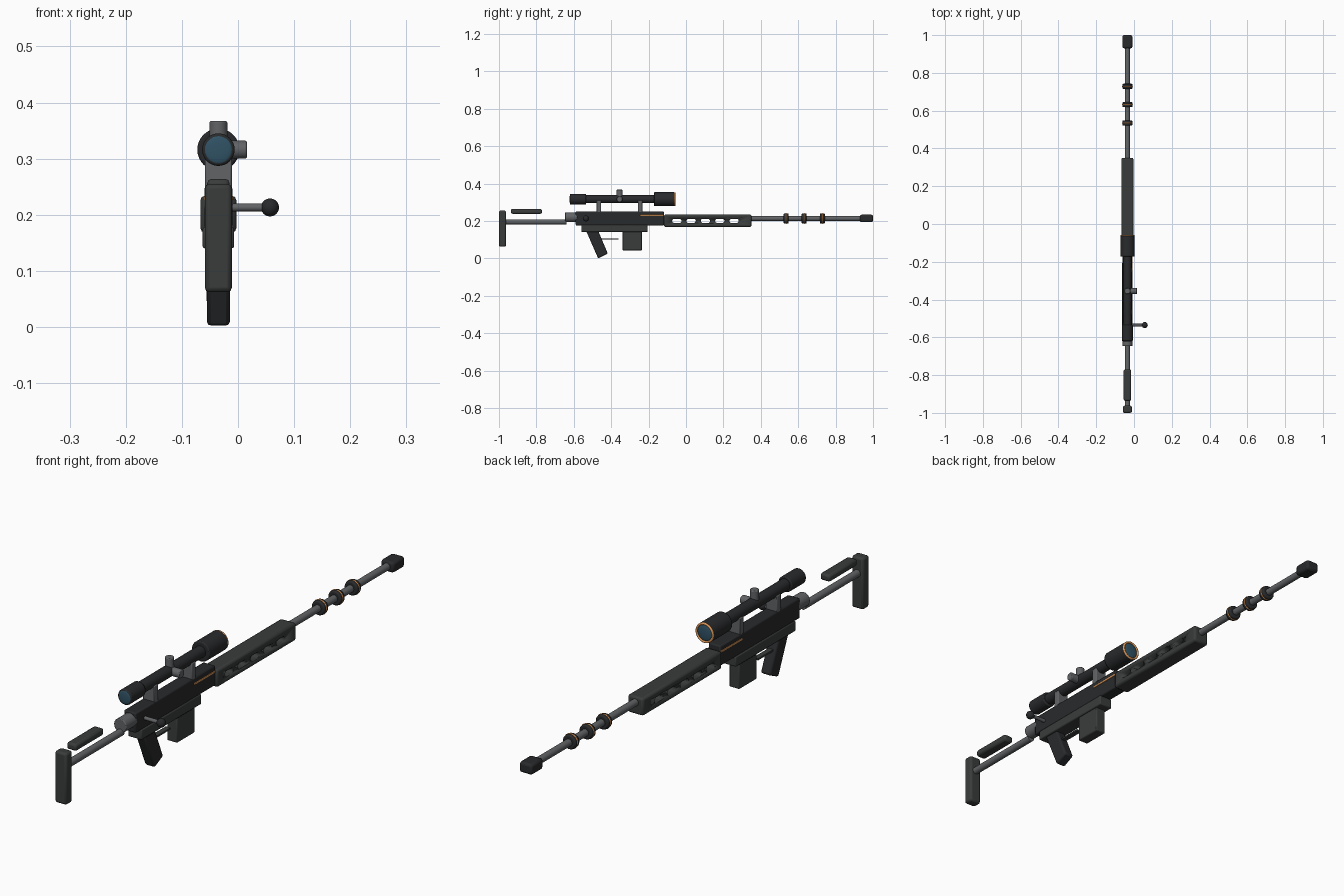
import bpy, bmesh, math
from mathutils import Vector, Matrix

if "Cube" in bpy.data.objects:
    bpy.data.objects.remove(bpy.data.objects["Cube"])

CX = -0.035            # centre plane of the body
BZ, SZ = 0.213, 0.316  # bore and scope axis heights


def material(name, r, g, b):
    m = bpy.data.materials.new(name)
    m.diffuse_color = (r, g, b, 1)
    m.use_nodes = True
    m.node_tree.nodes["Principled BSDF"].inputs["Base Color"].default_value = m.diffuse_color
    return m


BLACK = material("black", 0.022, 0.023, 0.025, )
DARK = material("dark_polymer", 0.042, 0.045, 0.045)
STEEL = material("steel", 0.12, 0.125, 0.13)
ORANGE = material("orange", 0.75, 0.32, 0.1)
GLASS = material("glass", 0.03, 0.085, 0.13)


def finish(name, bm, mat, bevel=0.0, segs=2):
    bmesh.ops.recalc_face_normals(bm, faces=bm.faces)
    me = bpy.data.meshes.new(name)
    bm.to_mesh(me)
    bm.free()
    ob = bpy.data.objects.new(name, me)
    bpy.context.collection.objects.link(ob)
    if mat:
        me.materials.append(mat)
    if bevel:
        mod = ob.modifiers.new("bevel", 'BEVEL')
        mod.width, mod.segments, mod.limit_method = bevel, segs, 'ANGLE'
    bpy.ops.object.select_all(action='DESELECT')
    ob.select_set(True)
    bpy.context.view_layer.objects.active = ob
    bpy.ops.object.shade_smooth_by_angle(angle=math.radians(35))
    return ob


def prism(bm, pts, w):
    """Extrude a (y, z) outline across x, centred on the body."""
    f = bm.faces.new([bm.verts.new((CX - w / 2, y, z)) for y, z in pts])
    ext = bmesh.ops.extrude_face_region(bm, geom=[f])["geom"]
    bmesh.ops.translate(bm, vec=(w, 0, 0),
                        verts=[v for v in ext if isinstance(v, bmesh.types.BMVert)])


def side(name, pts, w, mat, bevel=0.004):
    bm = bmesh.new()
    prism(bm, pts, w)
    return finish(name, bm, mat, bevel)


def box(name, y0, y1, z0, z1, w, mat, bevel=0.004):
    return side(name, [(y0, z0), (y1, z0), (y1, z1), (y0, z1)], w, mat, bevel)


def rod(name, a, b, r, mat, bevel=0.0, n=32):
    a, b = Vector(a), Vector(b)
    bm = bmesh.new()
    bmesh.ops.create_cone(bm, cap_ends=True, segments=n, radius1=r, radius2=r,
                          depth=(b - a).length)
    rot = (b - a).to_track_quat('Z', 'Y').to_matrix().to_4x4()
    bmesh.ops.transform(bm, matrix=Matrix.Translation((a + b) / 2) @ rot, verts=bm.verts)
    return finish(name, bm, mat, bevel)


def rod_y(name, y0, y1, z, r, mat, bevel=0.0):
    return rod(name, (CX, y0, z), (CX, y1, z), r, mat, bevel)


def ball(name, loc, r, mat, sy=1.0):
    bm = bmesh.new()
    bmesh.ops.create_uvsphere(bm, u_segments=24, v_segments=14, radius=r)
    bmesh.ops.transform(bm, matrix=Matrix.Translation(loc) @ Matrix.Diagonal((1, sy, 1, 1)),
                        verts=bm.verts)
    return finish(name, bm, mat)


def ring(name, y, z, big, small, mat):
    bpy.ops.mesh.primitive_torus_add(location=(CX, y, z), rotation=(math.pi / 2, 0, 0),
                                     major_segments=40, minor_segments=10,
                                     major_radius=big, minor_radius=small)
    ob = bpy.context.object
    ob.name = name
    ob.data.materials.append(mat)
    bpy.ops.object.shade_smooth_by_angle(angle=math.radians(60))


# Stock
box("butt_plate", -1.0, -0.962, 0.062, 0.255, 0.048, DARK, 0.008)
box("cheek_rest", -0.936, -0.77, 0.238, 0.264, 0.04, DARK, 0.008)
rod_y("stock_tube", -0.975, -0.64, 0.195, 0.0135, STEEL)
rod_y("buffer_collar", -0.647, -0.58, 0.22, 0.026, STEEL, 0.003)

# Receiver, grip and magazine
box("upper_receiver", -0.59, -0.118, 0.176, 0.251, 0.05, BLACK, 0.005)
box("lower_receiver", -0.56, -0.205, 0.14, 0.178, 0.056, DARK)
side("grip", [(-0.545, 0.172), (-0.47, 0.0), (-0.418, 0.025), (-0.48, 0.172)], 0.041, BLACK, 0.007)
box("magazine", -0.34, -0.235, 0.043, 0.15, 0.042, DARK)
box("trigger_guard", -0.475, -0.362, 0.1, 0.107, 0.02, DARK, 0.001)
box("receiver_stripe", -0.245, -0.12, 0.226, 0.233, 0.054, ORANGE, 0.001)

# Bolt handle
rod("bolt_handle", (CX, -0.535, BZ), (0.048, -0.535, BZ), 0.007, STEEL)
ball("bolt_knob", (0.057, -0.535, BZ), 0.016, BLACK)

# Handguard with rounded through slots
guard = box("handguard", -0.118, 0.35, 0.168, 0.234, 0.064, DARK, 0.008)
bm = bmesh.new()
for i in range(5):
    yc, r = -0.049 + i * 0.0765, 0.011
    outline = []
    for k in range(14):
        s, j = (1, k) if k < 7 else (-1, k - 7)
        a = -math.pi / 2 + j * math.pi / 6 + (0 if s > 0 else math.pi)
        outline.append((yc + s * 0.014 + r * math.cos(a), 0.2 + r * math.sin(a)))
    prism(bm, outline, 0.12)
cutter = finish("slot_cutter", bm, None)
cutter.hide_render = True
cutter.display_type = 'WIRE'
cut = guard.modifiers.new("slots", 'BOOLEAN')
cut.operation, cut.object, cut.solver = 'DIFFERENCE', cutter, 'EXACT'
bpy.context.view_layer.objects.active = guard
for mod in list(guard.modifiers):
    bpy.ops.object.modifier_move_to_index(modifier=cut.name, index=1)
    break
cutter.hide_set(True)

# Barrel, accent rings and muzzle
rod_y("barrel", 0.34, 0.95, BZ, 0.0133, STEEL)
for i in range(3):
    y = 0.535 + i * 0.097
    rod_y(f"barrel_collar_{i + 1}", y - 0.0135, y + 0.0135, BZ, 0.027, BLACK, 0.005)
    ring(f"barrel_accent_{i + 1}", y, BZ, 0.0255, 0.0032, ORANGE)
box("muzzle_brake", 0.93, 1.0, 0.193, 0.233, 0.053, BLACK, 0.009)

# Scope
rod_y("scope_tube", -0.55, -0.16, SZ, 0.0215, BLACK)
rod_y("scope_eyepiece", -0.62, -0.535, SZ, 0.029, BLACK, 0.004)
rod_y("scope_objective", -0.172, -0.061, SZ, 0.0375, BLACK, 0.004)
ring("objective_ring", -0.061, SZ, 0.0335, 0.004, ORANGE)
ball("front_lens", (CX, -0.062, SZ), 0.03, GLASS, 0.15)
ball("rear_lens", (CX, -0.619, SZ), 0.025, GLASS, 0.15)
rod("elevation_turret", (CX, -0.355, SZ), (CX, -0.355, 0.367), 0.016, STEEL, 0.003)
rod("windage_turret", (CX, -0.355, SZ), (0.016, -0.355, SZ), 0.016, STEEL, 0.003)
for n, y in (("rear", -0.466), ("front", -0.245)):
    box(f"scope_mount_{n}", y - 0.012, y + 0.012, 0.245, 0.31, 0.048, STEEL, 0.003)
